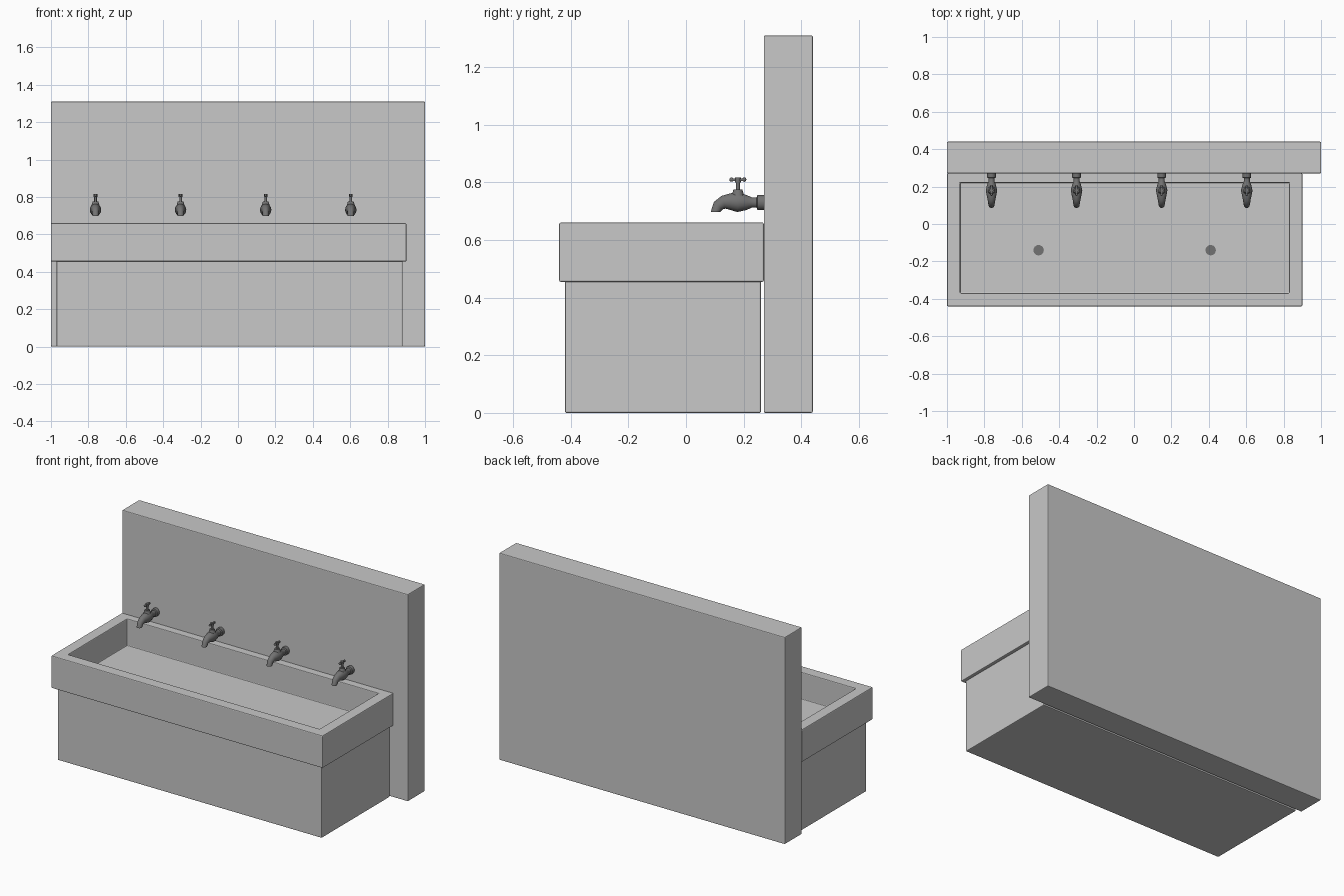
import bpy, bmesh, math
from mathutils import Vector, Matrix

cube = bpy.data.objects.get("Cube")
if cube:
    bpy.data.objects.remove(cube, do_unlink=True)


def material(name, value):
    m = bpy.data.materials.new(name)
    m.use_nodes = True
    colour = (value, value, value, 1)
    m.diffuse_color = colour
    m.node_tree.nodes["Principled BSDF"].inputs["Base Color"].default_value = colour
    return m


stone = material("light grey stone", 0.58)
metal = material("dark grey metal", 0.17)


def add_object(name, bm, mat):
    bmesh.ops.recalc_face_normals(bm, faces=bm.faces)
    mesh = bpy.data.meshes.new(name)
    bm.to_mesh(mesh)
    bm.free()
    mesh.materials.append(mat)
    ob = bpy.data.objects.new(name, mesh)
    bpy.context.collection.objects.link(ob)
    return ob


def add_box(bm, lo, hi):
    lo, hi = Vector(lo), Vector(hi)
    size = hi - lo
    mat = Matrix.Translation((lo + hi) / 2) @ Matrix.Diagonal((*size, 1))
    return bmesh.ops.create_cube(bm, size=1, matrix=mat)["verts"]


def add_cylinder(bm, radius, bottom, top, x=0, y=0, top_radius=None):
    bmesh.ops.create_cone(
        bm, cap_ends=True, segments=16, radius1=radius,
        radius2=radius if top_radius is None else top_radius, depth=top - bottom,
        matrix=Matrix.Translation((x, y, (bottom + top) / 2)))


def soften(ob, width):
    bev = ob.modifiers.new("soft edges", "BEVEL")
    bev.width = width
    bev.segments = 2
    bev.limit_method = "ANGLE"


def smooth(ob):
    bpy.ops.object.select_all(action="DESELECT")
    ob.select_set(True)
    bpy.context.view_layer.objects.active = ob
    bpy.ops.object.shade_smooth_by_angle(angle=math.radians(40))


# Back wall and base
for name, lo, hi in (("back_wall", (-1, 0.27, 0), (1, 0.44, 1.31)),
                     ("base", (-0.97, -0.42, 0), (0.88, 0.26, 0.46))):
    bm = bmesh.new()
    add_box(bm, lo, hi)
    soften(add_object(name, bm, stone), 0.005)

# Trough: block whose top is inset and pushed down
bm = bmesh.new()
add_box(bm, (-1, -0.44, 0.455), (0.9, 0.27, 0.66))
top = max(bm.faces, key=lambda f: f.calc_center_median().z)
bmesh.ops.inset_region(bm, faces=[top], thickness=0.05)
for v in top.verts:
    v.co.x = -0.93 if v.co.x < 0 else 0.83
    v.co.y = -0.37 if v.co.y < 0 else 0.22
floor = bmesh.ops.extrude_discrete_faces(bm, faces=[top])["faces"][0]
for v in floor.verts:
    v.co.z = 0.49
soften(add_object("trough", bm, stone), 0.005)

# Drains
for side, x in (("right", -0.51), ("left", 0.41)):
    bm = bmesh.new()
    add_cylinder(bm, 0.028, 0.485, 0.494, x, -0.14)
    smooth(add_object("drain_" + side, bm, metal))

# Tap: spout swept along a path of (y, z, radius), then valve and handle
path = [(0.272, 0.73, 0.026), (0.248, 0.73, 0.026), (0.245, 0.73, 0.018),
        (0.228, 0.73, 0.018), (0.21, 0.73, 0.026), (0.18, 0.731, 0.034),
        (0.155, 0.733, 0.029), (0.13, 0.731, 0.023), (0.112, 0.719, 0.02),
        (0.102, 0.698, 0.018)]
sides = 16
bm = bmesh.new()
rings = []
for i, (y, z, r) in enumerate(path):
    a, b = path[max(i - 1, 0)], path[min(i + 1, len(path) - 1)]
    along = Vector((0, b[0] - a[0], b[1] - a[1])).normalized()
    across = along.cross(Vector((1, 0, 0)))
    ring = []
    for k in range(sides):
        t = math.tau * k / sides
        ring.append(bm.verts.new(Vector((0.9 * r * math.cos(t), y, z))
                                 + across * r * math.sin(t)))
    rings.append(ring)
for r0, r1 in zip(rings, rings[1:]):
    for k in range(sides):
        n = (k + 1) % sides
        bm.faces.new((r0[k], r0[n], r1[n], r1[k]))
bm.faces.new(rings[0])
bm.faces.new(rings[-1])
for v in rings[-1]:
    v.co.z = 0.697

add_cylinder(bm, 0.023, 0.75, 0.776, y=0.18, top_radius=0.015)
add_cylinder(bm, 0.007, 0.77, 0.81, y=0.18)
add_cylinder(bm, 0.01, 0.8, 0.817, y=0.18)
add_box(bm, (-0.006, 0.157, 0.805), (0.006, 0.203, 0.814))
for y in (0.158, 0.202):
    bmesh.ops.create_uvsphere(bm, u_segments=10, v_segments=6, radius=0.0075,
                              matrix=Matrix.Translation((0, y, 0.8095)))
tap = add_object("tap_1", bm, metal)
smooth(tap)
tap.location.x = -0.762
for i in range(1, 4):
    copy = tap.copy()
    copy.name = f"tap_{i + 1}"
    copy.location.x = -0.762 + 0.455 * i
    bpy.context.collection.objects.link(copy)
